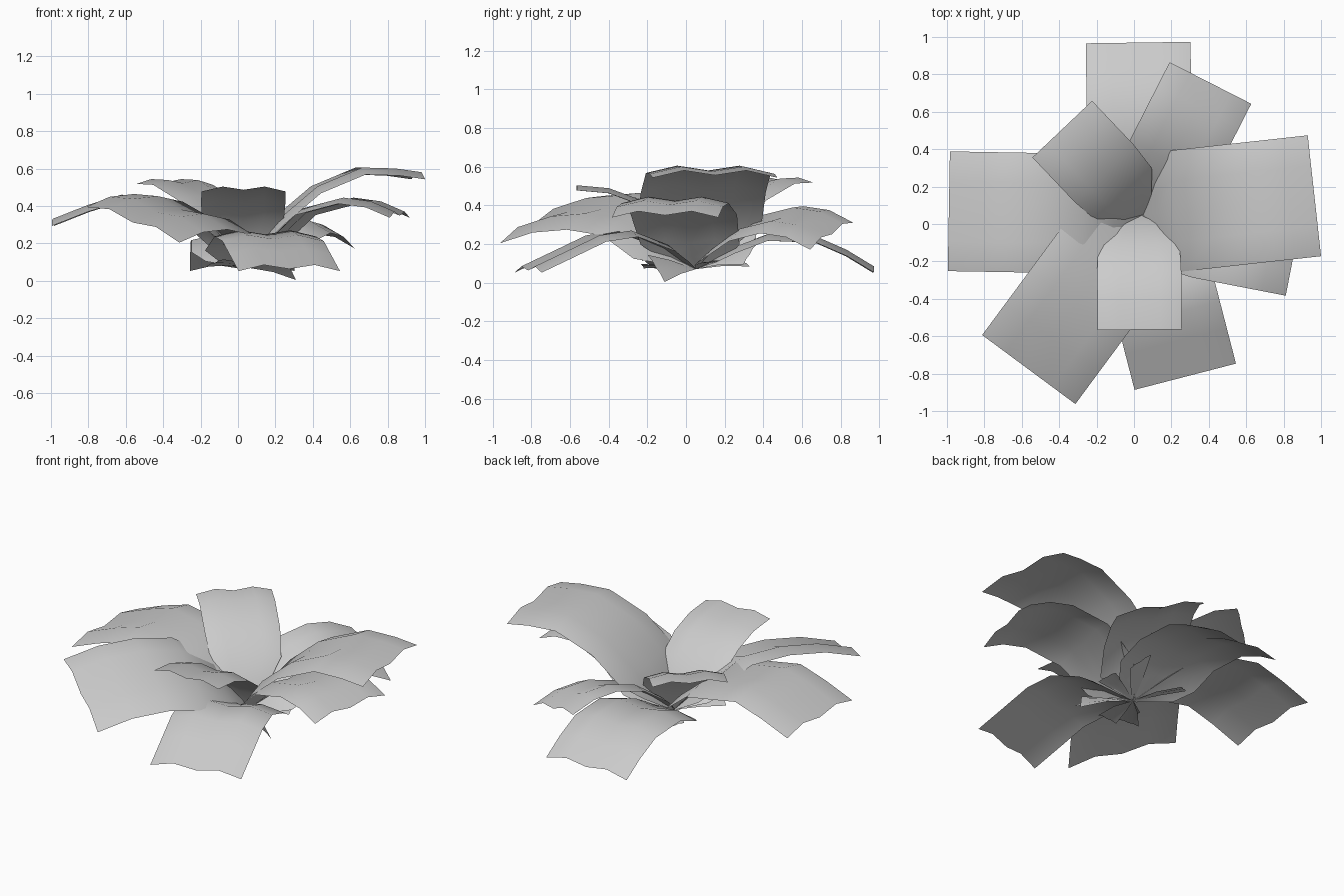
import bpy
from math import radians, cos, sin

if "Cube" in bpy.data.objects:
    bpy.data.objects.remove(bpy.data.objects["Cube"])

ROOT = (0.05, 0.05, 0.07)
# cross-section: (position across the half width, height offset)
SECTION = [(-1, -0.03), (-0.5, 0.005), (0, -0.018), (0.5, 0.005), (1, -0.03)]


def leaf(name, angle, half, profile, roll=0.0, shoulder=0.17, shift=0.0):
    """Bent card: profile is (distance outward, height), roll raises the left edge."""
    a = radians(angle)
    out, left = (cos(a), sin(a)), (-sin(a), cos(a))
    verts, faces = [], []
    pts = [(0, ROOT[2])] + profile
    for t, z in pts:
        k = min(1, t / shoulder)
        w = half * (0.03 + 0.97 * k ** 0.6)
        for s, dz in SECTION:
            verts.append((ROOT[0] + shift + out[0] * t + left[0] * s * w,
                          ROOT[1] + out[1] * t + left[1] * s * w,
                          z + dz * k * half / 0.3 + roll * s * k))
    n = len(SECTION)
    for r in range(len(pts) - 1):
        for c in range(n - 1):
            i = r * n + c
            faces.append((i, i + n, i + n + 1, i + 1))
    me = bpy.data.meshes.new(name)
    me.from_pydata(verts, [], faces)
    me.update()
    me.shade_smooth()
    ob = bpy.data.objects.new(name, me)
    bpy.context.collection.objects.link(ob)
    return ob


# large outer leaves
leaf("leaf_back", 90.8, 0.28,
     [(.1, .12), (.2, .18), (.37, .245), (.62, .235), (.78, .165), (.92, .08)], shift=-0.015)
leaf("leaf_back_right", 63, 0.245,
     [(.08, .14), (.15, .2), (.32, .31), (.5, .35), (.65, .33), (.79, .265)], 0.07)
leaf("leaf_right_upper", 6.3, 0.325,
     [(.08, .22), (.17, .34), (.36, .5), (.6, .6), (.78, .595), (.92, .575)])
leaf("leaf_right_lower", -11, 0.28,
     [(.07, .14), (.15, .22), (.32, .38), (.55, .44), (.7, .42), (.83, .365)])
leaf("leaf_front_lower", -75.5, 0.28,
     [(.08, .12), (.18, .19), (.38, .265), (.55, .24), (.7, .17), (.895, .08)])
leaf("leaf_front_left", -126.5, 0.31,
     [(.08, .16), (.17, .25), (.37, .37), (.6, .4), (.82, .385), (1.03, .33)], -0.095)
leaf("leaf_left", 179, 0.32,
     [(.08, .17), (.16, .26), (.32, .39), (.67, .455), (.85, .4), (1.04, .325)])

# shorter, steeper inner leaves
leaf("leaf_front_inner", -89.5, 0.225,
     [(.05, .19), (.16, .33), (.3, .43), (.45, .485), (.615, .5)], shift=-0.025)
leaf("leaf_back_left_inner", 133.5, 0.22,
     [(.05, .19), (.15, .33), (.3, .45), (.5, .535), (.63, .54)])

# small leaflets at the base: angle, length, half width, tip height, roll
for i, (ang, length, half, tip, roll) in enumerate([
        (-43, .3, .06, .08, -.07), (15, .26, .06, .11, .01), (58, .33, .06, .15, .05),
        (125, .3, .06, .11, .02), (235, .3, .06, .1, .02), (262, .28, .06, .09, .01)]):
    leaf(f"base_leaflet_{i + 1}", ang, half,
         [(length * .5, (.09 + tip) / 2), (length, tip)], roll, length)
